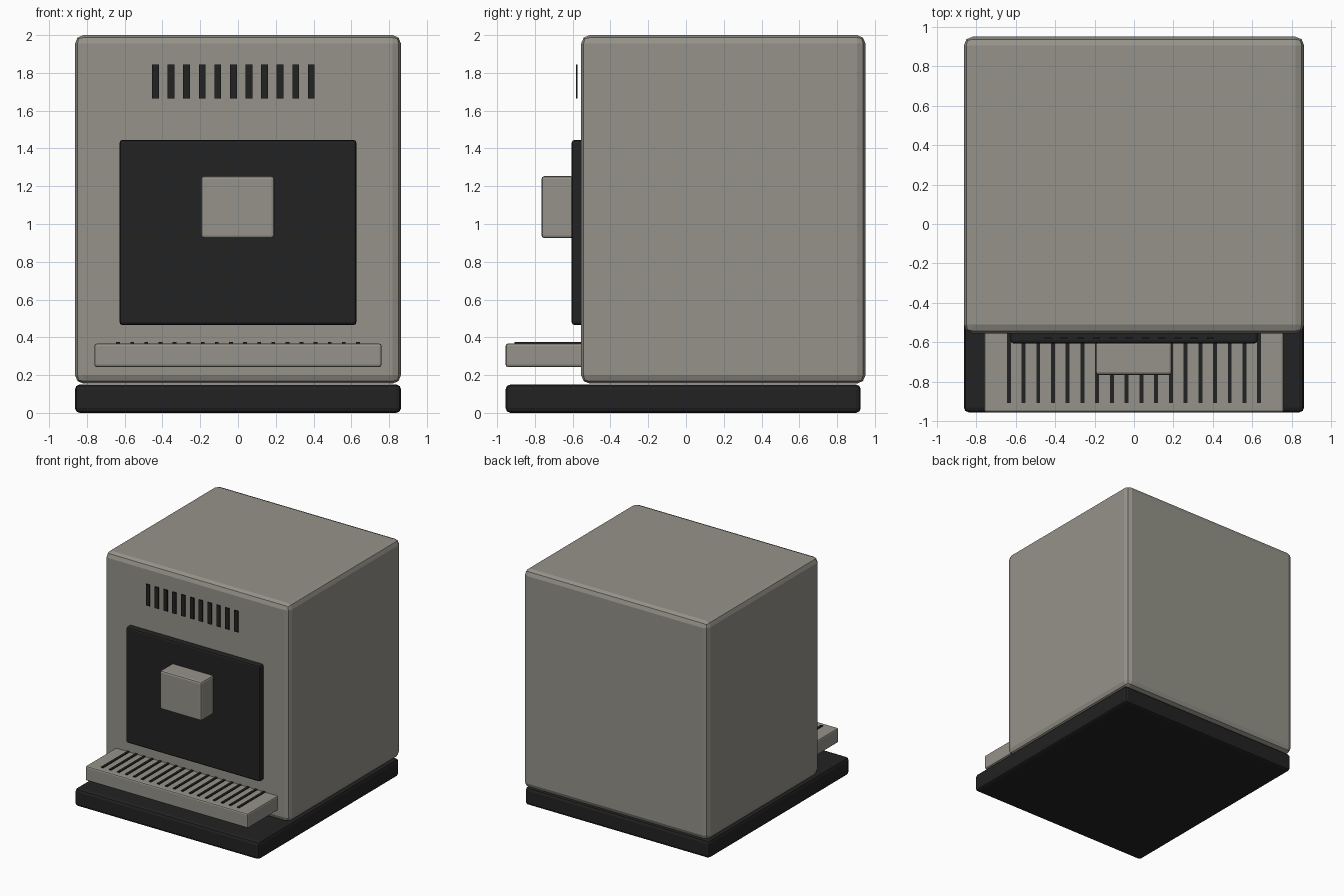
import bpy
from mathutils import Vector

cube = bpy.data.objects.get("Cube")
if cube:
    bpy.data.objects.remove(cube, do_unlink=True)


def make_material(name, colour):
    mat = bpy.data.materials.new(name)
    mat.use_nodes = True
    mat.diffuse_color = colour
    mat.node_tree.nodes["Principled BSDF"].inputs["Base Color"].default_value = colour
    return mat


metal = make_material("warm grey metal", (0.30, 0.29, 0.25, 1))
black = make_material("black plastic", (0.016, 0.016, 0.016, 1))


def box(name, low, high, mat, bevel=0.0, segments=2):
    """Box between two corners, with optional rounded edges."""
    low, high = Vector(low), Vector(high)
    bpy.ops.mesh.primitive_cube_add(size=1, location=(low + high) / 2)
    obj = bpy.context.object
    obj.name = name
    obj.scale = high - low
    bpy.ops.object.transform_apply(location=False, rotation=False, scale=True)
    obj.data.materials.append(mat)
    if bevel:
        mod = obj.modifiers.new("rounded edges", "BEVEL")
        mod.width = bevel
        mod.segments = segments
    return obj


# Housing and foot
box("base", (-0.863, -0.955, 0), (0.863, 0.925, 0.15), black, 0.025)
box("body", (-0.863, -0.555, 0.155), (0.863, 0.95, 2.0), metal, 0.045)

# Front panel with the brewing spout
box("front_panel", (-0.627, -0.605, 0.465), (0.627, -0.54, 1.445), black, 0.015)
box("spout", (-0.195, -0.765, 0.925), (0.192, -0.595, 1.253), metal, 0.015)

# Drip tray with a row of grille slots
box("drip_tray", (-0.76, -0.955, 0.243), (0.76, -0.54, 0.367), metal, 0.012)
SLOTS = 18
for i in range(SLOTS):
    x = -0.635 + 1.27 * i / (SLOTS - 1)
    box(f"tray_slot_{i + 1}", (x - 0.01, -0.908, 0.365), (x + 0.01, -0.545, 0.374), black)

# Vent strips above the panel
VENTS = 11
for i in range(VENTS):
    x = -0.437 + 0.0825 * i
    box(f"vent_{i + 1}", (x - 0.018, -0.583, 1.665), (x + 0.018, -0.575, 1.845), black)
